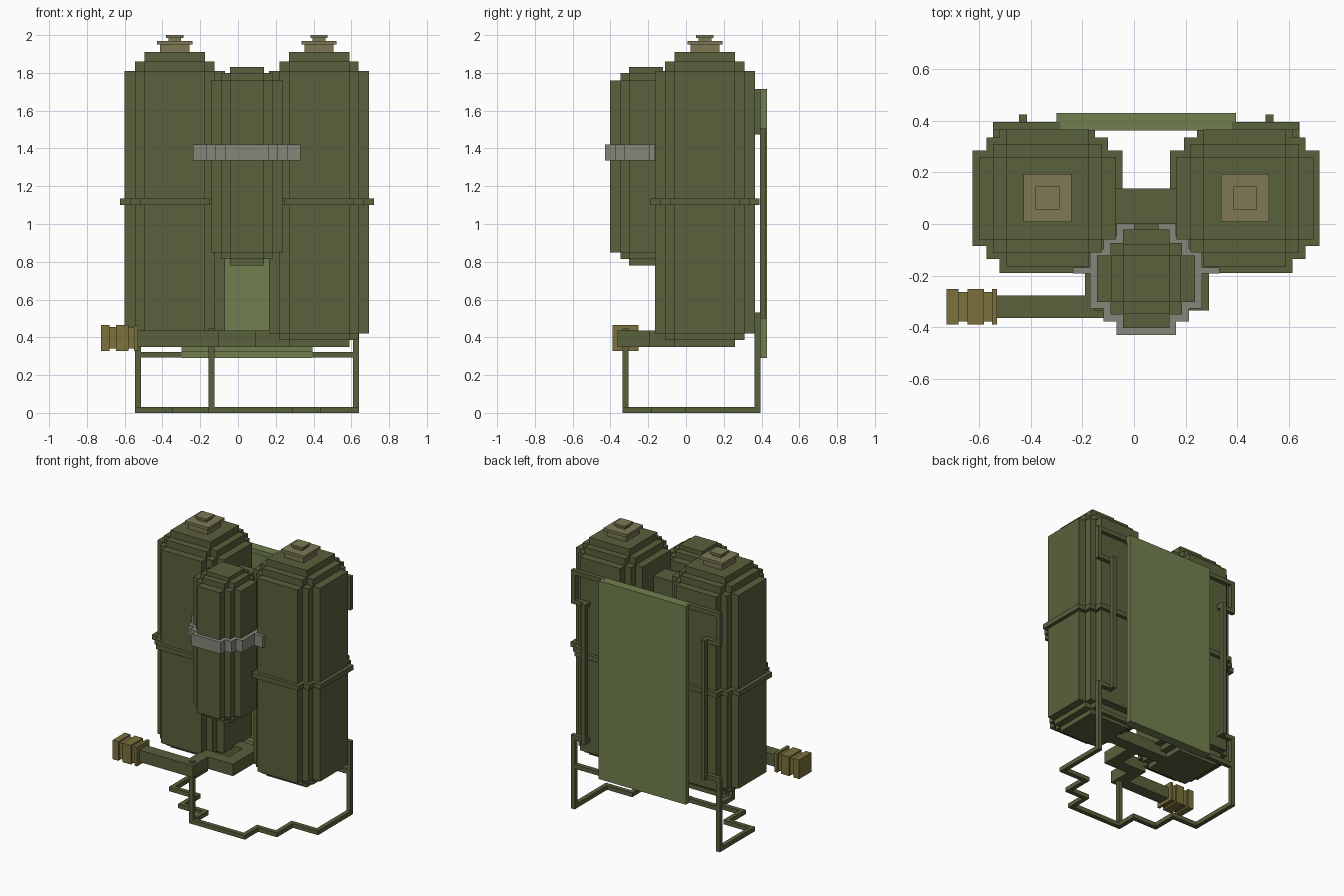
import bpy, bmesh
from mathutils import Vector

if "Cube" in bpy.data.objects:
    bpy.data.objects.remove(bpy.data.objects["Cube"])

CX = 0.047          # centre line of the tank pair
MIR = 2 * CX        # mirrored x = MIR - x


def material(name, rgb):
    m = bpy.data.materials.new(name)
    m.diffuse_color = (*rgb, 1)
    m.use_nodes = True
    m.node_tree.nodes["Principled BSDF"].inputs["Base Color"].default_value = m.diffuse_color
    return m


GREEN = material("olive", (0.102, 0.119, 0.046))
PANEL = material("light_olive", (0.17, 0.215, 0.08))
BRASS = material("brass", (0.20, 0.165, 0.045))
TAN = material("tan", (0.21, 0.19, 0.09))
GREY = material("strap_grey", (0.235, 0.245, 0.195))


def finish(bm, name, mat):
    bmesh.ops.recalc_face_normals(bm, faces=bm.faces)
    me = bpy.data.meshes.new(name)
    bm.to_mesh(me)
    bm.free()
    me.materials.append(mat)
    ob = bpy.data.objects.new(name, me)
    bpy.context.collection.objects.link(ob)
    return ob


def add_box(bm, lo, hi):
    vs = bmesh.ops.create_cube(bm, size=1)["verts"]
    for v in vs:
        v.co = Vector([lo[i] if v.co[i] < 0 else hi[i] for i in range(3)])


def boxes(name, mat, items):
    bm = bmesh.new()
    for x0, x1, y0, y1, z0, z1 in items:
        add_box(bm, (x0, y0, z0), (x1, y1, z1))
    return finish(bm, name, mat)


def rod(name, mat, paths, t):
    """Square bars along axis-aligned paths, t = thickness"""
    bm = bmesh.new()
    for path in paths:
        for a, b in zip(path, path[1:]):
            add_box(bm, [min(p, q) - t / 2 for p, q in zip(a, b)],
                    [max(p, q) + t / 2 for p, q in zip(a, b)])
    return finish(bm, name, mat)


def stepped(bm, cx, cy, r, z0, z1):
    """Prism with a stair-stepped round plan; r = half widths, large to small"""
    n = len(r)
    quad = []
    for i in range(n):
        quad.append((r[i], r[n - 1 - i]))
        if i < n - 1:
            quad.append((r[i + 1], r[n - 1 - i]))
    pts = []
    for k in range(4):
        for x, y in quad:
            for _ in range(k):
                x, y = -y, x
            pts.append((cx + x, cy + y))
    f = bm.faces.new([bm.verts.new((x, y, z0)) for x, y in pts])
    up = bmesh.ops.extrude_face_region(bm, geom=[f])["geom"]
    bmesh.ops.translate(bm, vec=(0, 0, z1 - z0),
                        verts=[g for g in up if isinstance(g, bmesh.types.BMVert)])


def tank(name, mat, cx, cy, layers):
    bm = bmesh.new()
    for r, z0, z1 in layers:
        stepped(bm, cx, cy, r, z0, z1)
    return finish(bm, name, mat)


# two large tanks with bands and filler caps
TY = 0.1
for side, x in (("left", -0.335), ("right", MIR + 0.335)):
    tank(side + "_tank", GREEN, x, TY, [
        ((0.16,), 0.35, 0.385), ((0.21, 0.16), 0.385, 0.42),
        ((0.265, 0.21, 0.16), 0.42, 1.81),
        ((0.21, 0.16), 1.81, 1.86), ((0.16,), 1.86, 1.91)])
    tank(side + "_tank_band", GREEN, x, TY, [((0.29, 0.235, 0.185), 1.10, 1.135)])
    tank(side + "_cap", TAN, x, TY, [
        ((0.077,), 1.91, 1.95), ((0.093,), 1.95, 1.97),
        ((0.034,), 1.97, 1.985), ((0.046,), 1.985, 2.0)])

# small front tank and its strap
SY = -0.212
tank("small_tank", GREEN, CX, SY, [
    ((0.09,), 0.78, 0.815), ((0.135, 0.09), 0.815, 0.85),
    ((0.19, 0.138, 0.09), 0.85, 1.76),
    ((0.135, 0.09), 1.76, 1.80), ((0.09,), 1.80, 1.83)])
tank("strap_ring", GREY, CX, SY, [((0.217, 0.165, 0.115), 1.335, 1.42)])
boxes("strap_arms", GREY, [
    (x0, x0 + 0.13, -0.192, -0.168, 1.335, 1.42) for x0 in (-0.237, 0.201)])

# connector between the tanks
boxes("tank_connector", GREEN, [
    (-0.10, 0.195, 0.0, 0.137, 1.58, 1.70),
    (0.0, 0.094, -0.06, 0.01, 1.60, 1.68)])

# carrying plate with lips at the top and bottom
boxes("back_plate", PANEL, [
    (-0.30, 0.394, 0.395, 0.43, 0.29, 1.715),
    (-0.30, 0.394, 0.362, 0.395, 1.68, 1.715),
    (-0.30, 0.394, 0.362, 0.395, 0.29, 0.325)])

# side frames: top bracket, inner rod and leg
T = 0.031
FY, RY = 0.379, 0.408
side_path = [(-0.30, FY, 1.70), (-0.53, FY, 1.70), (-0.53, FY, 1.49),
             (-0.43, FY, 1.49), (-0.43, RY, 1.49), (-0.43, RY, 0.515),
             (-0.43, FY, 0.515), (-0.53, FY, 0.515), (-0.53, FY, T / 2)]
brace = [(-0.53, FY, 0.308), (-0.30, FY, 0.308)]
for side, s in (("left", 1), ("right", -1)):
    flip = lambda path: [(p[0] if s > 0 else MIR - p[0], p[1], p[2]) for p in path]
    rod(side + "_frame", GREEN, [flip(side_path), flip(brace)], T)

# stepped foot ring and front leg
foot = [(-0.53, FY), (-0.53, 0.01), (-0.33, 0.01), (-0.33, -0.17), (-0.14, -0.17),
        (-0.14, -0.32), (0.275, -0.32), (0.275, -0.17), (0.425, -0.17),
        (0.425, 0.01), (0.625, 0.01), (0.625, FY)]
rod("foot_ring", GREEN, [[(x, y, T / 2) for x, y in foot]], T)
rod("front_leg", GREEN, [[(-0.14, -0.32, T / 2), (-0.14, -0.32, 0.43)]], T)

# outlet pipe running back to the manifold under the tanks
rod("outlet_pipe", GREEN, [[
    (-0.50, -0.32, 0.393), (-0.147, -0.32, 0.393), (-0.147, -0.15, 0.393),
    (0.052, -0.15, 0.393), (0.052, 0.085, 0.393)]], 0.086)
boxes("manifold", GREEN, [(-0.20, 0.295, 0.042, 0.128, 0.35, 0.436)])

# ribbed brass nozzle coupling
boxes("nozzle", BRASS, [
    (x0, x1, -0.32 - r, -0.32 + r, 0.397 - r, 0.397 + r) for x0, x1, r in (
        (-0.725, -0.68, 0.069), (-0.68, -0.645, 0.057), (-0.645, -0.58, 0.069),
        (-0.58, -0.55, 0.057), (-0.55, -0.53, 0.069))])
